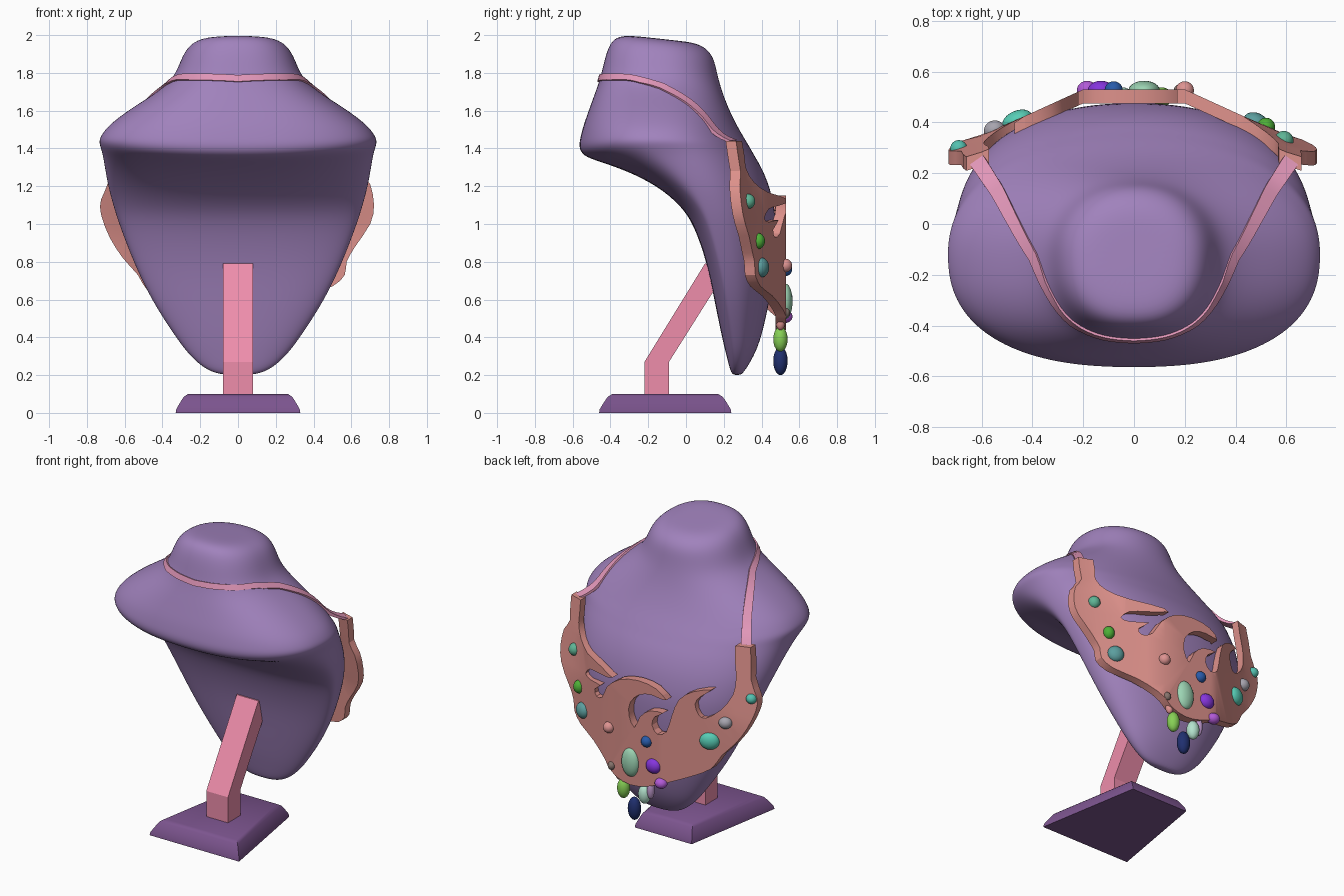
import bpy, bmesh, math
from mathutils import Vector

if "Cube" in bpy.data.objects:
    bpy.data.objects.remove(bpy.data.objects["Cube"])


def material(name, hexcol):
    m = bpy.data.materials.get(name) or bpy.data.materials.new(name)
    rgb = [(int(hexcol[i:i + 2], 16) / 255) ** 2.2 for i in (0, 2, 4)]
    m.diffuse_color = (*rgb, 1)
    m.use_nodes = True
    m.node_tree.nodes["Principled BSDF"].inputs["Base Color"].default_value = m.diffuse_color
    return m


def make(name, bm, mat, smooth=None):
    bmesh.ops.recalc_face_normals(bm, faces=bm.faces)
    me = bpy.data.meshes.new(name)
    bm.to_mesh(me)
    bm.free()
    ob = bpy.data.objects.new(name, me)
    bpy.context.collection.objects.link(ob)
    me.materials.append(mat)
    if smooth is not None:
        bpy.context.view_layer.objects.active = ob
        bpy.ops.object.select_all(action='DESELECT')
        ob.select_set(True)
        bpy.ops.object.shade_smooth_by_angle(angle=math.radians(smooth))
    return ob


def loft(rings):
    bm = bmesh.new()
    vs = [[bm.verts.new(p) for p in r] for r in rings]
    n = len(vs[0])
    for a, b in zip(vs, vs[1:]):
        for i in range(n):
            bm.faces.new((a[i], a[(i + 1) % n], b[(i + 1) % n], b[i]))
    bm.faces.new(vs[0])
    bm.faces.new(vs[-1])
    return bm


# bust: stacked sections (z, half width, back y, widest y, front y)
SECTIONS = [
    (.20, .07, .25, .27, .29), (.22, .16, .235, .27, .31), (.3, .255, .215, .27, .36),
    (.4, .33, .19, .26, .40), (.6, .462, .15, .23, .445), (.8, .556, .11, .19, .475),
    (1.0, .632, .04, .14, .48), (1.1, .663, -.03, .10, .467), (1.2, .69, -.15, .05, .443),
    (1.28, .707, -.31, -.01, .41), (1.33, .718, -.46, -.06, .383), (1.36, .73, -.55, -.10, .365),
    (1.41, .74, -.57, -.12, .337), (1.46, .725, -.56, -.13, .307), (1.52, .69, -.545, -.13, .272),
    (1.59, .60, -.52, -.13, .237), (1.66, .49, -.495, -.13, .207), (1.74, .37, -.465, -.13, .18),
    (1.81, .325, -.445, -.13, .163), (1.89, .295, -.425, -.13, .147), (1.95, .255, -.395, -.13, .11),
    (1.978, .19, -.34, -.13, .05), (1.98, .09, -.22, -.13, -.03)]


def bust_ring(z, w, back, mid, front, n=36):
    pts = []
    for i in range(n):
        t = 2 * math.pi * i / n
        c, s = math.cos(t), math.sin(t)
        e = 2 / (2.15 if s > 0 else 2.4)
        x = w * math.copysign(abs(c) ** e, c)
        y = mid + (front - mid if s > 0 else mid - back) * math.copysign(abs(s) ** e, s)
        tilt = max(0, z - 1.85) / .13 * .11
        # the rim under the shoulders rises a little towards the sides
        lift = .045 * max(0, 1 - abs(z - 1.36) / .14) * (x / .73) ** 2
        pts.append((x, y, z - tilt * (y + .13) + lift))
    return pts


bust = make("bust", loft([bust_ring(*s) for s in SECTIONS]), material("bust", "9f81bb"), 180)
sub = bust.modifiers.new("smooth", 'SUBSURF')
sub.levels = sub.render_levels = 2

# base: tapered block with rounded shoulders, wider at the front
PLAN = [(-.33, -.35), (.33, -.35), (.21, .35), (-.21, .35)]
make("base", loft([[(x * k, -.11 + y * k, z) for x, y in PLAN]
                   for z, k in ((0, 1), (.02, .99), (.06, .92), (.085, .87), (.1, .8))]),
     material("base", "7b558d"), 40)

# bent post
SIDE = [(-.22, .08), (-.22, .27), (.1, .79), (.2, .79), (.2, .73), (-.09, .27), (-.09, .08)]
make("post", loft([[(x, y, z) for y, z in SIDE] for x in (-.08, .08)]), material("post", "ee8caa"))

# necklace plate: swirl outline (x, z), going down the outside then back along the curls
OUTLINE = [
    (.66, 1.44), (.655, 1.28), (.70, 1.21), (.72, 1.1), (.70, 1.0), (.62, .88), (.575, .8),
    (.565, .73), (.5, .67), (.36, .62), (.24, .55), (.15, .47), (.04, .44), (-.08, .46),
    (-.2, .51), (-.35, .57), (-.47, .635), (-.53, .73), (-.61, .82), (-.68, .93), (-.725, 1.05),
    (-.725, 1.13), (-.68, 1.24), (-.66, 1.44), (-.57, 1.44), (-.59, 1.25), (-.58, 1.13),
    (-.52, 1.03), (-.44, .97), (-.4, .99), (-.38, 1.06), (-.41, 1.11), (-.47, 1.16),
    (-.37, 1.14), (-.29, 1.08), (-.25, .97), (-.22, .86), (-.16, .83), (-.12, .88),
    (-.14, .94), (-.2, .98), (-.1, .97), (-.03, .91), (.01, .83), (.05, .9), (.04, .99),
    (-.03, 1.06), (-.12, 1.08), (-.22, 1.07), (-.15, 1.13), (-.02, 1.15), (.12, 1.12),
    (.22, 1.04), (.27, .95), (.33, .93), (.35, .97), (.29, 1.02), (.4, 1.01), (.45, 1.03),
    (.4, 1.08), (.3, 1.095), (.17, 1.12), (.28, 1.15), (.42, 1.17), (.52, 1.22),
    (.57, 1.3), (.57, 1.44)]
BEND = [(0, .53), (.2, .53), (.43, .425), (.6, .352), (.8, .29)]


def plate_y(x, z):
    """Outer surface of the bent plate."""
    x = abs(x)
    for (a, ya), (b, yb) in zip(BEND, BEND[1:]):
        if x <= b:
            y = ya + (yb - ya) * (x - a) / (b - a)
            break
    return y - .14 * max(0, z - .95) * min(1, max(0, (x - .43) / .14))


pts = [Vector(p) for p in OUTLINE]
n = len(pts)
fine = []
for i in range(n):
    a, b, c, d = (pts[(i + k) % n] for k in (-1, 0, 1, 2))
    fine += [b, (b + c) * .5625 - (a + d) * .0625] if i not in (23, n - 1) else [b]
bm = bmesh.new()
bm.faces.new([bm.verts.new((p.x, 0, p.y)) for p in fine])
bm.normal_update()
bmesh.ops.triangulate(bm, faces=bm.faces[:])
for x in (-.6, -.43, -.2, .2, .43, .6):
    bmesh.ops.bisect_plane(bm, geom=bm.verts[:] + bm.edges[:] + bm.faces[:],
                           plane_co=(x, 0, 0), plane_no=(1, 0, 0))
for v in bm.verts:
    v.co.y = plate_y(v.co.x, v.co.z)
ext = bmesh.ops.extrude_face_region(bm, geom=bm.faces[:])
bmesh.ops.translate(bm, vec=(0, -.055, 0),
                    verts=[g for g in ext['geom'] if isinstance(g, bmesh.types.BMVert)])
make("necklace_plate", bm, material("plate", "dd908a"), 25)

# strap: ribbon laid on the bust, narrowing behind the neck
HALF = [(.615, .245, 1.44), (.54, .13, 1.53), (.46, 0, 1.63), (.385, -.13, 1.715),
        (.33, -.27, 1.765), (.24, -.39, 1.775), (.12, -.445, 1.775), (0, -.46, 1.77)]
path = [Vector(p) for p in HALF] + [Vector((-x, y, z)) for x, y, z in HALF[-2::-1]]
dense = [p.lerp(q, k / 4) for p, q in zip(path, path[1:]) for k in range(4)] + [path[-1]]
dg = bpy.context.evaluated_depsgraph_get()
rings = []
for i, p in enumerate(dense):
    ok, hit, nor, _ = bust.closest_point_on_mesh(p, depsgraph=dg)
    end = min(i, len(dense) - 1 - i) / 4
    p = p.lerp(hit, min(1, end))
    tan = (dense[min(i + 1, len(dense) - 1)] - dense[max(i - 1, 0)]).normalized()
    side = tan.cross(nor).normalized() * (.032 - .014 * min(1, end / 4))
    rings.append([p + side - nor * .01, p + side + nor * .01,
                  p - side + nor * .01, p - side - nor * .01])
make("strap", loft(rings), material("strap", "e296b8"), 30)

# gems: (x, z, half width, half height, colour)
GEMS = [
    (.59, 1.12, .038, .04, "5fb394"), (.52, .91, .036, .042, "4fae3a"),
    (.48, .77, .052, .052, "5c9d9d"), (.20, .78, .036, .036, "dd9290"),
    (-.08, .76, .036, .036, "2c5ba8"), (.04, .59, .062, .095, "9bd3b2"),
    (-.13, .61, .052, .048, "8438dc"), (-.185, .51, .04, .034, "b05ad6"),
    (.18, .53, .024, .027, "85736c"), (-.46, .82, .062, .056, "58ccb4"),
    (-.55, .95, .042, .038, "a6a3ad"), (-.69, 1.12, .034, .032, "55bfae")]
PENDANTS = [
    (.14, .48, .025, .042, "e0928f"), (.11, .39, .04, .066, "86cf56"),
    (.03, .275, .042, .075, "25336f"), (-.045, .39, .04, .062, "b3e3cd"),
    (-.09, .43, .024, .062, "c29bd0")]


def gem(name, x, y, z, rx, rz, col):
    b = bmesh.new()
    bmesh.ops.create_uvsphere(b, u_segments=24, v_segments=14, radius=1)
    bmesh.ops.scale(b, vec=(rx, min(.038, rx), rz), verts=b.verts)
    ob = make(name, b, material("gem_" + col, col), 180)
    ob.location = (x, y, z)
    return ob


for i, (x, z, rx, rz, col) in enumerate(GEMS):
    g = gem(f"gem_{i + 1}", x, plate_y(x, z) - .004, z, rx, rz, col)
    slope = plate_y(x + .02, z) - plate_y(x - .02, z)
    g.rotation_euler.z = math.atan2(slope, .04)
for i, (x, z, rx, rz, col) in enumerate(PENDANTS):
    gem(f"pendant_{i + 1}", x, .5, z, rx, rz, col)
